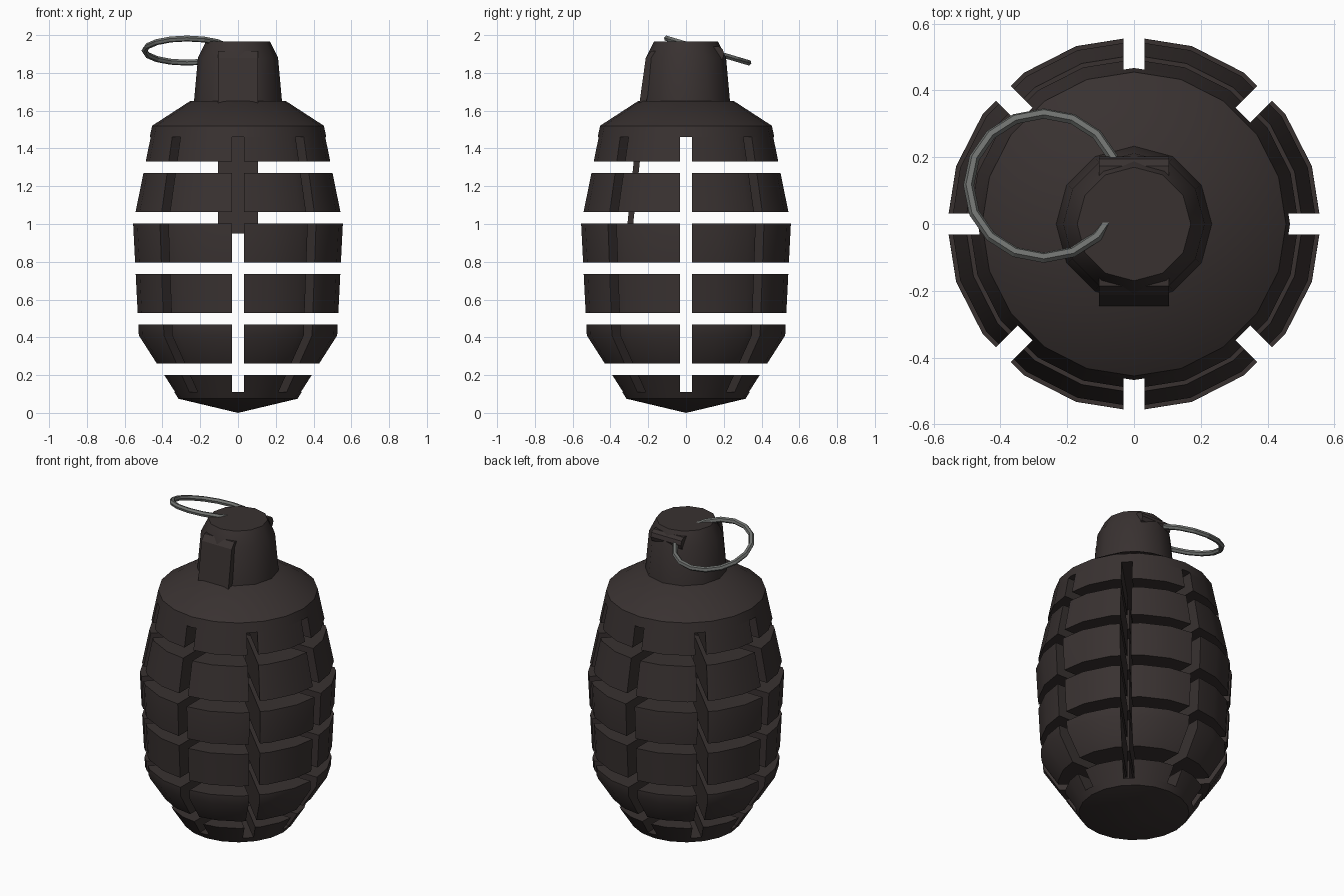
import bpy, bmesh
from math import pi, sin, cos, radians
from mathutils import Vector, Matrix

if "Cube" in bpy.data.objects:
    bpy.data.objects.remove(bpy.data.objects["Cube"], do_unlink=True)


def material(name, colour):
    mat = bpy.data.materials.new(name)
    mat.use_nodes = True
    mat.diffuse_color = (*colour, 1)
    mat.node_tree.nodes["Principled BSDF"].inputs["Base Color"].default_value = (*colour, 1)
    return mat


dark_iron = material("dark iron", (0.04, 0.031, 0.03))
steel = material("grey steel", (0.16, 0.168, 0.16))


def finish(name, bm, mat, smooth=True):
    bmesh.ops.recalc_face_normals(bm, faces=bm.faces)
    mesh = bpy.data.meshes.new(name)
    bm.to_mesh(mesh)
    bm.free()
    mesh.materials.append(mat)
    ob = bpy.data.objects.new(name, mesh)
    bpy.context.collection.objects.link(ob)
    if smooth:
        bpy.ops.object.select_all(action="DESELECT")
        ob.select_set(True)
        bpy.context.view_layer.objects.active = ob
        bpy.ops.object.shade_smooth_by_angle(angle=radians(35))
    return ob


def lathe(profile, sides):
    """Closed solid of revolution; end points may lie on the axis."""
    bm = bmesh.new()
    rings = []
    for r, z in profile:
        if r == 0:
            rings.append([bm.verts.new((0, 0, z))] * sides)
        else:
            rings.append([bm.verts.new((r * cos(2 * pi * i / sides), r * sin(2 * pi * i / sides), z))
                          for i in range(sides)])
    for low, high in zip(rings, rings[1:]):
        for i in range(sides):
            j = (i + 1) % sides
            bm.faces.new(list(dict.fromkeys((low[i], low[j], high[j], high[i]))))
    for ring in (rings[0], rings[-1]):
        if ring[0] is not ring[1]:
            bm.faces.new(ring)
    return bm


def cut(bm, point, normal):
    """Remove everything behind the plane and cap the opening."""
    bmesh.ops.bisect_plane(bm, geom=bm.verts[:] + bm.edges[:] + bm.faces[:], dist=1e-5,
                           plane_co=point, plane_no=normal, clear_inner=True)
    bmesh.ops.holes_fill(bm, edges=[e for e in bm.edges if e.is_boundary], sides=0)


# Barrel-shaped body, split into rows and wedges by narrow through slots
BODY = [(0, 0), (0.315, 0.075), (0.53, 0.41), (0.56, 1.0), (0.455, 1.52), (0.255, 1.65)]
SLOT = 0.062
UP = Vector((0, 0, 1))


def body_slice(bottom, top):
    bm = lathe(BODY, 20)
    if bottom is not None:
        cut(bm, UP * bottom, UP)
    if top is not None:
        cut(bm, UP * top, -UP)
    return bm


finish("base", body_slice(None, 0.11), dark_iron)
finish("shoulder", body_slice(1.46, None), dark_iron)

gaps = [0.2 + 0.2675 * i for i in range(5)]
bottoms = [0.11] + [g + SLOT for g in gaps]
tops = gaps + [1.46]
for row, (bottom, top) in enumerate(zip(bottoms, tops)):
    whole = bmesh.new()
    for k in range(8):
        wedge = body_slice(bottom, top)
        for angle, side in ((k * pi / 4, 1), ((k + 1) * pi / 4, -1)):
            normal = side * Vector((-sin(angle), cos(angle), 0))
            cut(wedge, normal * SLOT / 2, normal)
        piece = bpy.data.meshes.new("piece")
        wedge.to_mesh(piece)
        wedge.free()
        whole.from_mesh(piece)
        bpy.data.meshes.remove(piece)
    finish(f"segment_row_{row + 1}", whole, dark_iron)

# Neck with a chamfered top
finish("neck", lathe([(0.235, 1.63), (0.232, 1.66), (0.212, 1.88), (0.17, 1.965)], 12), dark_iron)

# Lever: side profile extruded across x, running down inside the body
lever_side = [(-0.14, 1.915), (-0.185, 1.915), (-0.213, 1.88), (-0.245, 1.65),
              (-0.315, 0.95), (-0.285, 0.95), (-0.21, 1.65), (-0.16, 1.86)]
bm = bmesh.new()
face = bm.faces.new([bm.verts.new((-0.105, y, z)) for y, z in lever_side])
extruded = bmesh.ops.extrude_face_region(bm, geom=[face])["geom"]
bmesh.ops.translate(bm, vec=(0.21, 0, 0),
                    verts=[v for v in extruded if isinstance(v, bmesh.types.BMVert)])
finish("lever", bm, dark_iron, smooth=False)

# Cross bar at the back of the neck
bm = bmesh.new()
bmesh.ops.create_cone(bm, cap_ends=True, segments=10, radius1=0.042, radius2=0.042, depth=0.21,
                      matrix=Matrix.Translation((0, 0.16, 1.9)) @ Matrix.Rotation(pi / 2, 4, "Y"))
finish("cross_bar", bm, dark_iron)

# Tilted pull ring
bpy.ops.mesh.primitive_torus_add(major_segments=16, minor_segments=6, major_radius=0.225,
                                 minor_radius=0.016, location=(-0.27, 0.115, 1.918),
                                 rotation=(radians(-16.5), 0, 0))
ring = bpy.context.object
ring.name = "pull_ring"
ring.data.materials.append(steel)
